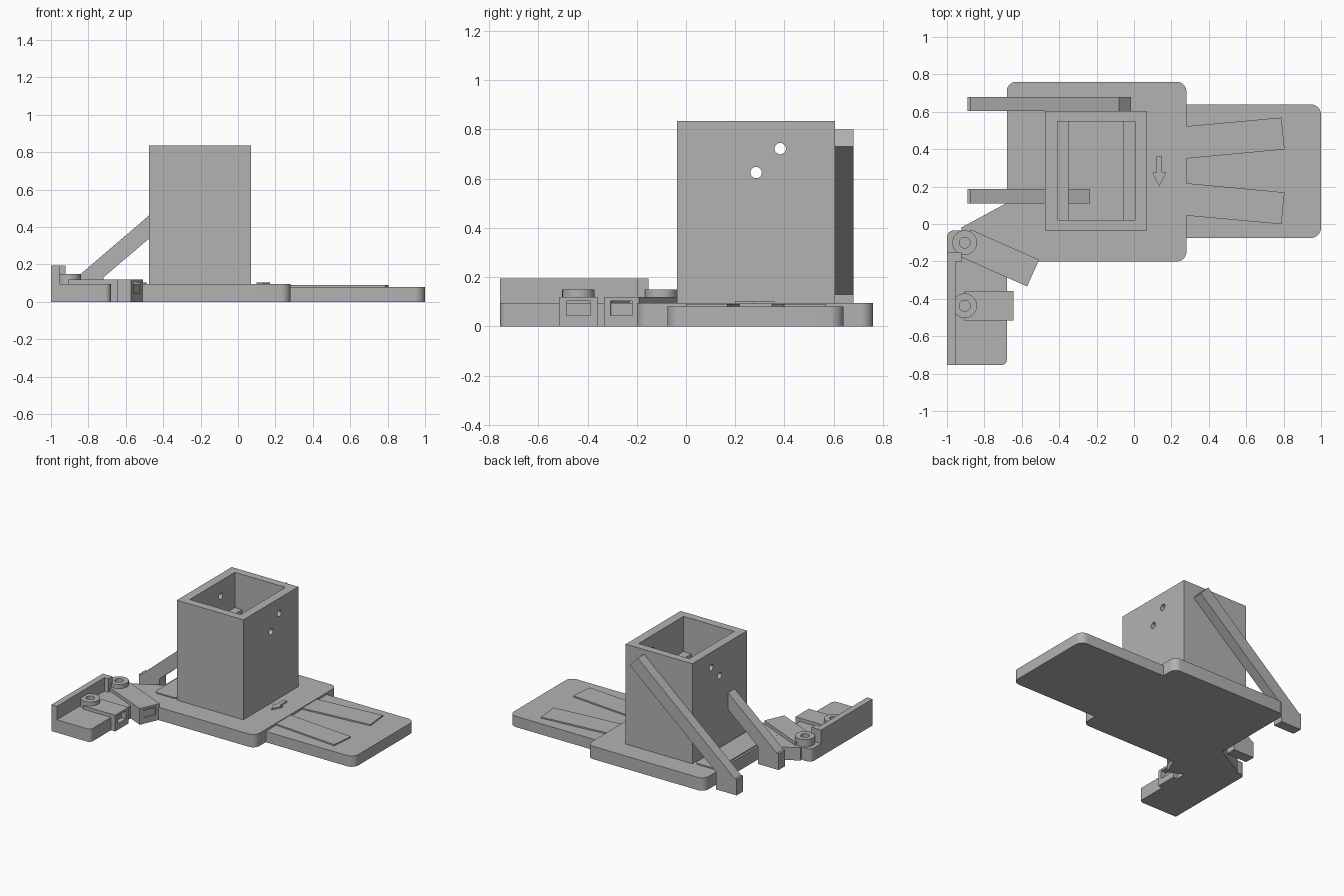
import bpy, bmesh, math
from mathutils import Matrix, Vector

if "Cube" in bpy.data.objects:
    bpy.data.objects.remove(bpy.data.objects["Cube"])

gray = bpy.data.materials.new("light_gray")
gray.diffuse_color = (0.45, 0.45, 0.45, 1)
gray.use_nodes = True
gray.node_tree.nodes["Principled BSDF"].inputs["Base Color"].default_value = gray.diffuse_color


def rounded(pts, radii, seg=6):
    """Outline with its corners rounded by the given radii (0 = sharp)."""
    out = []
    n = len(pts)
    for i, r in enumerate(radii):
        p, a, b = (Vector(pts[k % n]) for k in (i, i - 1, i + 1))
        if r == 0:
            out.append(p)
            continue
        u, v = (a - p).normalized(), (b - p).normalized()
        half = u.angle(v) / 2
        t = r / math.tan(half)
        c = p + (u + v).normalized() * (r / math.sin(half))
        s, e = p + u * t - c, p + v * t - c
        for k in range(seg + 1):
            d = s.lerp(e, k / seg).normalized() * r
            out.append(c + d)
    return out


def rect(x0, x1, y0, y1):
    return [(x0, y0), (x1, y0), (x1, y1), (x0, y1)]


def prism(name, pts, lo, hi, axis="z", matrix=None):
    """Extrude a closed outline from lo to hi along an axis."""
    place = {"z": lambda a, b, h: (a, b, h),
             "y": lambda a, b, h: (a, h, b),
             "x": lambda a, b, h: (h, a, b)}[axis]
    bm = bmesh.new()
    face = bm.faces.new([bm.verts.new(place(p[0], p[1], lo)) for p in pts])
    ext = bmesh.ops.extrude_face_region(bm, geom=[face])
    move = Vector(place(0, 0, hi - lo))
    bmesh.ops.translate(bm, vec=move, verts=[v for v in ext["geom"] if isinstance(v, bmesh.types.BMVert)])
    bmesh.ops.recalc_face_normals(bm, faces=bm.faces)
    if matrix:
        bm.transform(matrix)
    me = bpy.data.meshes.new(name)
    bm.to_mesh(me)
    bm.free()
    me.materials.append(gray)
    ob = bpy.data.objects.new(name, me)
    bpy.context.collection.objects.link(ob)
    return ob


def circle(cx, cy, r, n=32):
    return [(cx + r * math.cos(2 * math.pi * i / n), cy + r * math.sin(2 * math.pi * i / n)) for i in range(n)]


def cut(ob, cutter):
    """Subtract the cutter, then remove it."""
    cutter.hide_render = True
    mod = ob.modifiers.new("cut", "BOOLEAN")
    mod.operation = "DIFFERENCE"
    mod.solver = "EXACT"
    mod.object = cutter
    bpy.context.view_layer.objects.active = ob
    bpy.ops.object.modifier_apply(modifier=mod.name)
    bpy.data.objects.remove(cutter)


# Base plates
prism("main_plate", rounded(rect(-0.68, 0.28, -0.2, 0.76), [0, .05, .05, .05]), 0, 0.095)
prism("front_plate", rounded(rect(0.2, 1.0, -0.075, 0.64), [0, .055, .055, 0]), 0, 0.08)

# Tapered pads on the front plate, mirrored about its middle line
mid = 0.284
for name, s in (("pad_left", 1), ("pad_right", -1)):
    prism(name, [(0.27, mid + s * 0.065), (0.805, mid + s * 0.115),
                 (0.788, mid + s * 0.285), (0.27, mid + s * 0.238)], 0.07, 0.09)

# Rounded label pad and direction arrow on the main plate
prism("label_pad", rounded(rect(-0.665, -0.49, -0.028, 0.595), [.025] * 4), 0.09, 0.103)
prism("arrow", [(0.135, 0.2), (0.172, 0.275), (0.15, 0.275), (0.15, 0.36),
                (0.12, 0.36), (0.12, 0.275), (0.098, 0.275)], 0.09, 0.104)

# Hollow tower with an inner ledge and cross holes
tower = prism("tower", rect(-0.475, 0.07, -0.037, 0.605), 0.05, 0.835)
cut(tower, prism("upper_cut", rect(-0.41, 0.005, 0.022, 0.548), 0.575, 1.0))
cut(tower, prism("lower_cut", rect(-0.35, -0.06, 0.022, 0.548), 0.095, 0.7))
for y, z in ((0.285, 0.625), (0.383, 0.722)):
    cut(tower, prism("hole_cut", circle(y, z, 0.023, 24), -0.7, 0.3, "x"))

# Diagonal struts with upright feet
foot = [(-0.72, 0.13), (-0.72, 0), (-0.89, 0), (-0.89, 0.12), (-0.875, 0.12)]
prism("long_strut", foot + [(-0.08, 0.80), (-0.015, 0.73)], 0.605, 0.68, "y")
prism("short_strut", foot + [(-0.235, 0.667), (-0.235, 0.543)], 0.11, 0.188, "y")

# Neck from the main plate to the pivot
prism("neck", [(-0.67, 0.118), (-0.925, -0.02), (-0.87, -0.18), (-0.57, -0.315), (-0.52, -0.2), (-0.6, 0.0)],
      0, 0.0945)

# Swing arm plate with raised side wall
prism("arm_plate", rounded([(-1, -0.755), (-0.68, -0.755), (-0.68, -0.285), (-0.87, -0.2), (-0.86, -0.035),
                            (-1, -0.035)], [0, .03, 0, 0, 0, .035]), 0, 0.095)
prism("arm_wall", [(-1, -0.755), (-0.955, -0.755), (-0.955, -0.2), (-0.922, -0.2),
                   (-0.922, -0.153), (-1, -0.153)], 0, 0.195)

# Two socket blocks, each with a square pocket and a round boss
angle = math.radians(-24)
pivot = Matrix.Translation((-0.905, -0.1, 0))
sockets = (("arm", Matrix.Translation((-0.905, -0.437, 0)), 0.26, 0.078),
           ("neck", pivot @ Matrix.Rotation(angle, 4, "Z"), 0.40, 0.078))
for name, m, length, w in sockets:
    block = prism(name + "_socket", rect(0.0, length, -w, w), 0, 0.12, "z", m)
    cut(block, prism("pocket_cut", rect(-0.048, 0.048, 0.045, 0.104), length - 0.19, length + 0.1, "x", m))
    boss = prism(name + "_boss", circle(0, 0, 0.066), 0.03, 0.15, "z", m)
    cut(boss, prism("bore_cut", circle(0, 0, 0.029), 0.09, 0.3, "z", m))
    cut(block, prism("bore_cut", circle(0, 0, 0.06), 0.05, 0.3, "z", m))

# Smooth the round walls, keep edges crisp
for ob in bpy.context.scene.objects:
    ob.select_set(True)
bpy.context.view_layer.objects.active = tower
bpy.ops.object.shade_smooth_by_angle(angle=math.radians(30))
